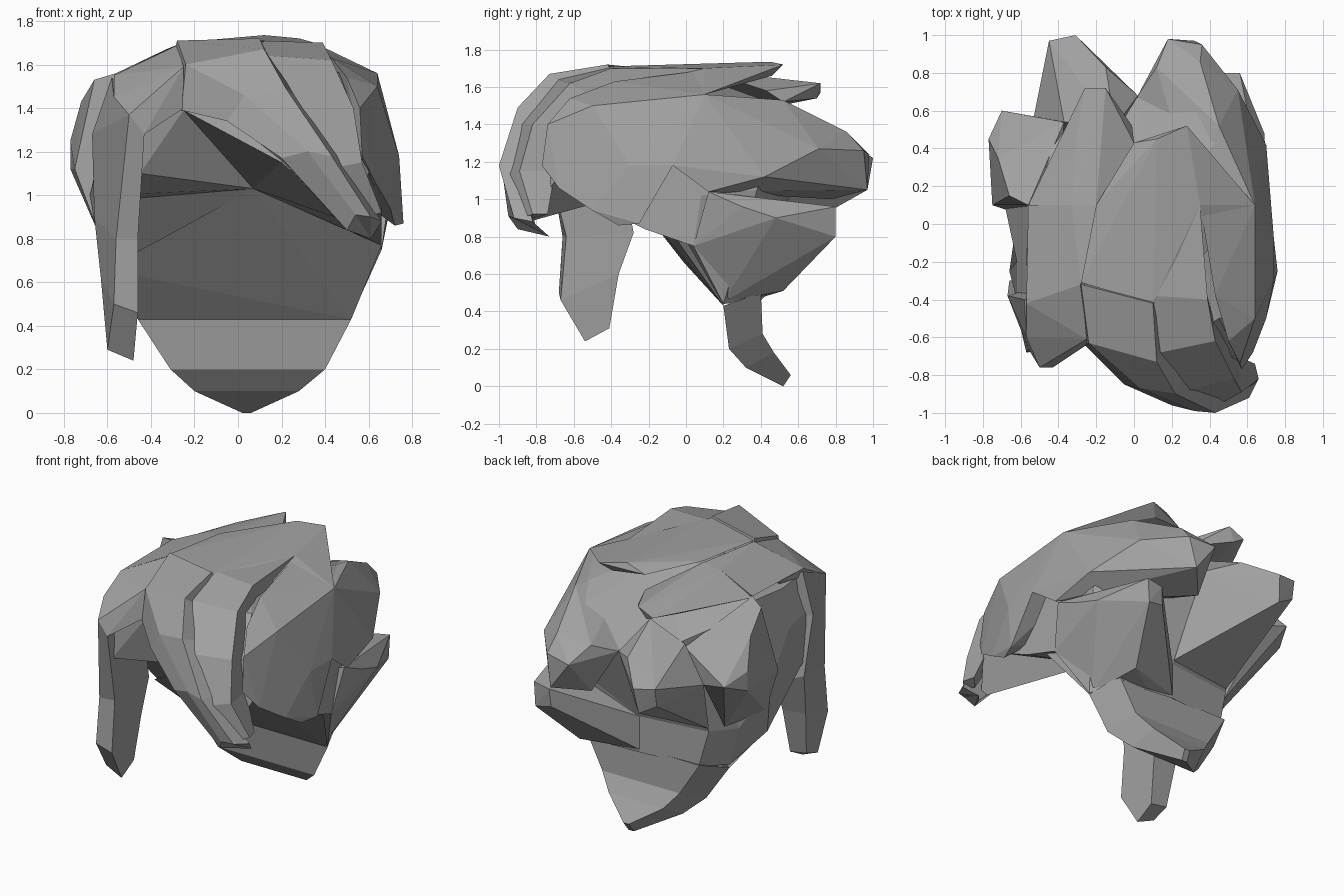
import bpy, bmesh

hair = bpy.data.materials.new("hair grey")
hair.diffuse_color = (0.36, 0.36, 0.36, 1)


def finish(name, bm):
    bmesh.ops.recalc_face_normals(bm, faces=bm.faces)
    mesh = bpy.data.meshes.new(name)
    bm.to_mesh(mesh)
    bm.free()
    mesh.materials.append(hair)
    bpy.context.collection.objects.link(bpy.data.objects.new(name, mesh))


def hull(name, pts):
    """Chunky faceted lock wrapped around a few corner points."""
    bm = bmesh.new()
    vs = [bm.verts.new(p) for p in pts]
    bmesh.ops.convex_hull(bm, input=vs)
    bmesh.ops.delete(bm, geom=[v for v in bm.verts if not v.link_faces], context='VERTS')
    finish(name, bm)


def loft(name, sections, start=None, end=None):
    """Closed rings joined in order; ends are capped, or fanned to a point."""
    bm = bmesh.new()
    rings = [[bm.verts.new(p) for p in s] for s in sections]
    n = len(rings[0])
    for a, b in zip(rings, rings[1:]):
        for i in range(n):
            j = (i + 1) % n
            bm.faces.new((a[i], a[j], b[j], b[i]))
    for ring, tip in ((rings[0], start), (rings[-1], end)):
        if tip is None:
            bm.faces.new(ring)
        else:
            t = bm.verts.new(tip)
            for i in range(n):
                bm.faces.new((ring[i], ring[(i + 1) % n], t))
    finish(name, bm)


# Main cap: columns around the head (rim, middle, upper), fanned above and below
columns = [
    [(.60, -.70, 1.10), (.54, -.68, 1.38), (.45, -.50, 1.57)],
    [(.66, -.48, .97), (.66, -.45, 1.25), (.60, -.46, 1.48)],
    [(.66, -.22, .84), (.64, -.15, 1.15), (.62, -.10, 1.53)],
    [(.66, .04, .75), (.64, .08, 1.02), (.62, .10, 1.55)],
    [(.52, .20, .44), (.64, .38, 1.05), (.48, .50, 1.50)],
    [(.42, .40, .46), (.35, .50, .92), (.33, .60, 1.46)],
    [(.05, .42, .48), (.05, .42, .72), (.02, .67, 1.26)],
    [(-.36, .38, .48), (-.42, .36, .72), (-.33, .55, 1.36)],
    [(-.46, .20, .45), (-.53, .20, .71), (-.45, .38, 1.42)],
    [(-.62, .03, .65), (-.68, .08, 1.0), (-.55, .10, 1.52)],
    [(-.66, -.25, .97), (-.62, -.20, 1.25), (-.57, -.20, 1.50)],
    [(-.60, -.45, 1.0), (-.62, -.40, 1.30), (-.54, -.45, 1.50)],
    [(-.45, -.68, 1.1), (-.46, -.70, 1.30), (-.40, -.58, 1.48)],
    [(-.25, -.62, 1.39), (-.25, -.60, 1.50), (-.25, -.52, 1.60)],
    [(.20, -.86, 1.15), (.20, -.80, 1.40), (.12, -.62, 1.62)],
    [(.50, -.84, .88), (.45, -.80, 1.25), (.35, -.56, 1.58)],
]
loft("hair_cap", list(zip(*columns)), start=(.07, -.3, 1.03), end=(.1, 0, 1.68))

# Bulge under the cap, above the neck
hull("nape_underside", [
    (-.46, .20, .43), (.52, .20, .43), (.66, -.04, .77), (-.61, -.01, .66),
    (.07, -.30, 1.03), (0, .30, .9)])

# Fringe sweeping across the forehead
loft("fringe", [
    [(-.30, -.30, 1.62), (-.28, -.32, 1.71), (.10, -.42, 1.72), (.12, -.35, 1.6), (-.2, -.3, 1.55)],
    [(-.26, -.64, 1.39), (-.24, -.63, 1.60), (.12, -.73, 1.67), (.16, -.65, 1.6), (-.2, -.55, 1.42)],
    [(-.05, -.85, 1.34), (.03, -.87, 1.46), (.22, -.90, 1.49), (.27, -.8, 1.45), (0, -.75, 1.32)],
    [(.20, -.96, 1.17), (.32, -.99, 1.20), (.43, -1.0, 1.18), (.47, -.88, 1.18), (.22, -.85, 1.14)],
    [(.50, -.90, .84), (.54, -.95, .91), (.61, -.92, .90), (.66, -.82, .88), (.55, -.80, .82)],
], end=(.61, -.73, .80))

# Second strand beside the fringe, starting at the parting
loft("fringe_strand", [
    [(.05, .10, 1.70), (.35, .10, 1.70), (.35, .10, 1.6), (.05, .10, 1.6)],
    [(.10, -.38, 1.71), (.39, -.40, 1.70), (.38, -.35, 1.6), (.10, -.30, 1.6)],
    [(.14, -.68, 1.64), (.43, -.62, 1.62), (.42, -.50, 1.55), (.14, -.50, 1.55)],
    [(.28, -.88, 1.40), (.53, -.82, 1.40), (.50, -.65, 1.40), (.28, -.70, 1.40)],
    [(.46, -.95, 1.13), (.57, -.89, 1.15), (.55, -.70, 1.15), (.46, -.80, 1.10)],
    [(.60, -.88, .90), (.66, -.82, .92), (.64, -.74, .92), (.58, -.80, .90)],
])

# Sloping panel left of the fringe, joining the hanging lock
hull("left_temple_panel", [
    (-.28, -.31, 1.69), (-.25, -.64, 1.40), (-.25, -.61, 1.59), (-.50, -.76, 1.37),
    (-.43, -.76, 1.28), (-.57, -.60, 1.45), (-.57, -.42, 1.55), (-.45, -.30, 1.40),
    (-.55, -.20, 1.54)])

# Long lock hanging in front of the left ear
loft("hanging_lock", [
    [(-.57, -.60, 1.45), (-.42, -.60, 1.46), (-.40, -.30, 1.42), (-.58, -.40, 1.54)],
    [(-.50, -.76, 1.37), (-.43, -.76, 1.28), (-.45, -.35, 1.20), (-.67, -.38, 1.28)],
    [(-.56, -.66, .80), (-.46, -.64, .80), (-.46, -.28, .82), (-.66, -.30, .90)],
    [(-.57, -.68, .50), (-.46, -.67, .46), (-.46, -.36, .60), (-.63, -.36, .62)],
    [(-.60, -.53, .29), (-.48, -.54, .24), (-.48, -.41, .31), (-.60, -.41, .33)],
])

# Nape tail narrowing to a point
loft("nape_tail", [
    [(-.46, .20, .43), (.52, .20, .43), (.45, .40, .50), (-.38, .40, .50)],
    [(-.31, .23, .20), (.40, .23, .20), (.33, .41, .28), (-.24, .41, .28)],
    [(-.20, .32, .10), (.28, .32, .10), (.24, .47, .18), (-.16, .47, .18)],
    [(.02, .52, 0), (.06, .52, 0), (.07, .56, .06), (.03, .56, .06)],
])

# Top layer over the crown, overhanging the back
hull("crown_layer", [
    (.64, .10, 1.56), (.28, .52, 1.72), (.12, .45, 1.735), (0, .43, 1.68), (-.28, -.31, 1.70),
    (.10, -.42, 1.71), (.35, .10, 1.70), (.22, .46, 1.66), (-.2, .1, 1.70), (0, 0, 1.6)])

# Left half of the crown and the lock flicking out behind it
hull("left_crown_panel", [
    (-.28, -.32, 1.69), (-.56, .10, 1.56), (-.57, -.42, 1.55),
    (-.33, .10, 1.67), (-.20, .10, 1.69), (-.2, 0, 1.5)])
hull("crown_flick", [
    (-.15, .72, 1.62), (-.26, .72, 1.57), (-.20, .70, 1.54), (-.01, .52, 1.52), (0, .43, 1.58),
    (-.20, .10, 1.69), (-.33, .10, 1.67), (-.31, .42, 1.62), (-.56, .10, 1.55), (-.25, .4, 1.48)])

# Right side panel with a pointed lower edge
hull("right_side_panel", [
    (.64, -.50, 1.50), (.64, .10, 1.56), (.74, -.07, 1.18), (.74, -.30, 1.18), (.76, -.25, .87),
    (.72, -.36, .86), (.70, -.50, .94), (.63, -.68, 1.06), (.57, -.77, 1.18), (.56, -.74, 1.40),
    (.50, -.62, 1.54), (.43, -.38, 1.63), (.35, .10, 1.69), (.45, -.3, 1.45), (.60, -.24, .95),
    (.45, 0, 1.3)])

# Locks spreading out at the back
hull("upper_right_back_lock", [
    (.64, .10, 1.56), (.45, .52, 1.53), (.35, .86, 1.36), (.36, .95, 1.26), (.18, .98, 1.24),
    (.32, .97, 1.05), (.15, .78, 1.0), (.70, .42, 1.12), (.55, .71, 1.27), (.12, .83, 1.33),
    (.02, .68, 1.26), (.20, .45, 1.1), (.72, .12, 1.04), (.74, -.07, 1.18), (.30, .20, 1.5)])
hull("lower_right_back_lock", [
    (.56, .80, .96), (.45, .80, .94), (.55, .80, .80), (.44, .79, .82), (.70, .30, .96),
    (.70, .12, 1.04), (.66, .04, .75), (.50, .20, .45), (.25, .42, .48), (.42, .52, .51),
    (.69, .48, .90), (.05, .42, .72), (.05, .42, .50), (.40, .30, .90)])
hull("left_back_lock", [
    (-.31, 1.0, 1.22), (-.45, .97, 1.24), (-.33, .97, 1.05), (-.45, .95, 1.12), (-.15, .83, 1.32),
    (-.53, .57, 1.14), (-.37, .54, 1.36), (.02, .68, 1.26), (-.42, .36, .74), (.05, .42, .74),
    (-.10, .52, 1.45)])
hull("left_side_lock", [
    (-.70, .60, 1.18), (-.77, .45, 1.25), (-.77, .45, 1.12), (-.75, .10, 1.12), (-.63, .06, .80),
    (-.56, .10, 1.56), (-.66, .15, 1.53), (-.72, .35, 1.43), (-.37, .54, 1.34), (-.53, .57, 1.14),
    (-.48, .28, .74), (-.40, .10, 1.40)])
